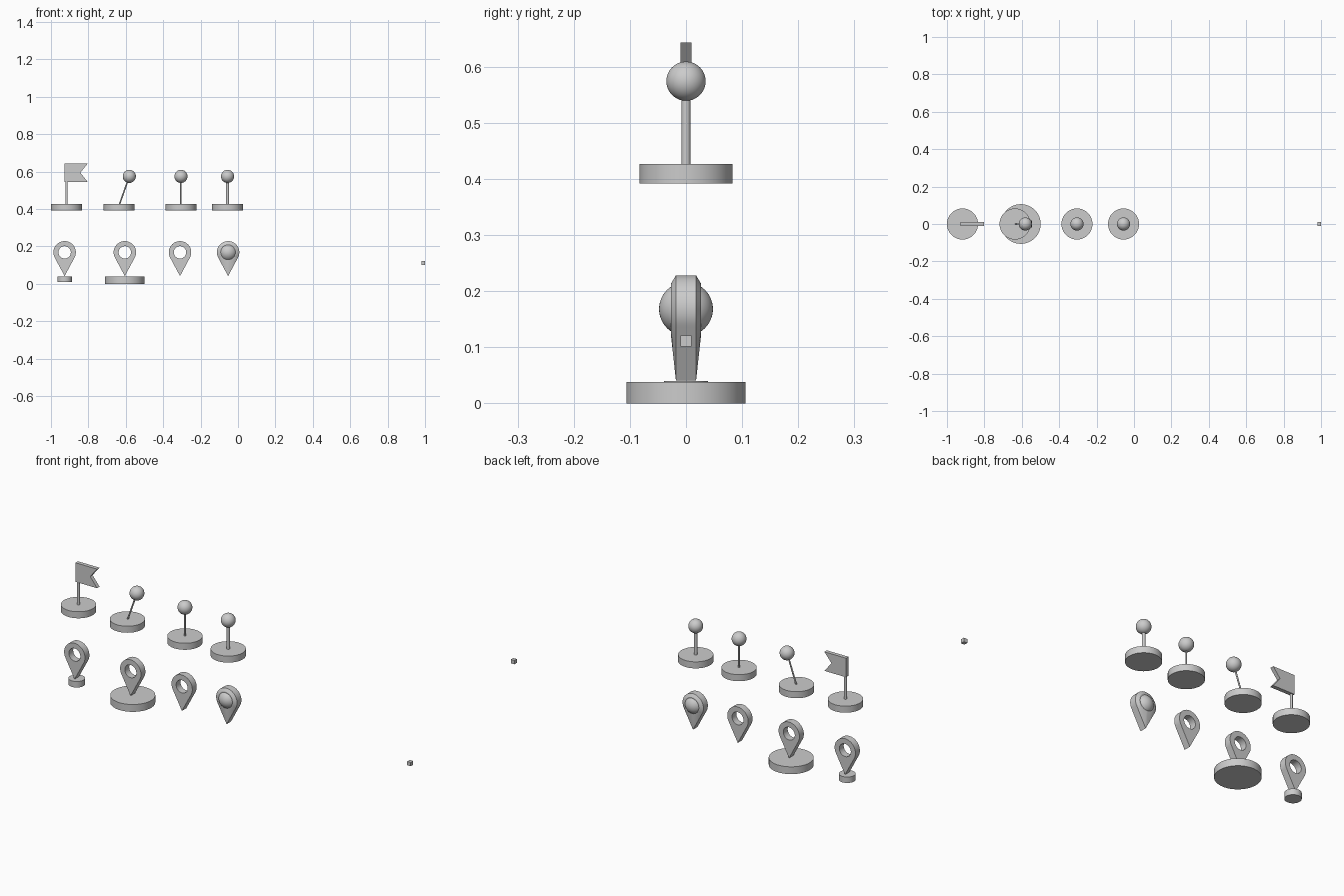
import bpy, bmesh, math
from mathutils import Vector

if "Cube" in bpy.data.objects:
    bpy.data.objects.remove(bpy.data.objects["Cube"])

N = 72
HEAD_Z, HEAD_R, TIP_Z = 0.168, 0.060, 0.041


def finish(obj, name, smooth=True):
    obj.name = name
    if smooth:
        bpy.ops.object.select_all(action='DESELECT')
        obj.select_set(True)
        bpy.context.view_layer.objects.active = obj
        bpy.ops.object.shade_smooth_by_angle(angle=math.radians(30))
    return obj


def mesh_object(bm, name, smooth=True):
    bmesh.ops.recalc_face_normals(bm, faces=bm.faces[:])
    mesh = bpy.data.meshes.new(name)
    bm.to_mesh(mesh)
    bm.free()
    obj = bpy.data.objects.new(name, mesh)
    bpy.context.collection.objects.link(obj)
    return finish(obj, name, smooth)


def rod(name, a, b, r, sides=48):
    a, b = Vector(a), Vector(b)
    bpy.ops.mesh.primitive_cylinder_add(vertices=sides, radius=r, depth=(b - a).length,
                                        location=(a + b) / 2)
    obj = bpy.context.object
    obj.rotation_euler = (b - a).to_track_quat('Z', 'Y').to_euler()
    return finish(obj, name)


def ball(name, loc, r):
    bpy.ops.mesh.primitive_uv_sphere_add(segments=48, ring_count=24, radius=r, location=loc)
    return finish(bpy.context.object, name)


def teardrop(phi):
    # circle on top, tangent lines running to the tip below
    tangent = math.acos(HEAD_R / (HEAD_Z - TIP_Z))
    return HEAD_R / math.cos(max(0, tangent - abs(phi)))


def loft(name, x, rings, closed):
    # rings are (radius function, y) pairs around the head centre
    bm = bmesh.new()
    angles = [2 * math.pi * i / N - math.pi for i in range(N)]
    loops = [[bm.verts.new((x + f(p) * math.sin(p), y, HEAD_Z - f(p) * math.cos(p)))
              for p in angles] for f, y in rings]
    pairs = list(zip(loops, loops[1:]))
    if closed:
        pairs.append((loops[-1], loops[0]))
    for a, b in pairs:
        for i in range(N):
            j = (i + 1) % N
            bm.faces.new((a[i], a[j], b[j], b[i]))
    if not closed:
        bm.faces.new(loops[0])
        bm.faces.new(loops[-1])
    return mesh_object(bm, name)


def ring(r):
    return lambda p: r


# map markers with a round hole
D = 0.018
for name, x in (("small_base_marker", -0.927), ("wide_base_marker", -0.605),
                ("plain_marker", -0.31)):
    loft(name, x, [(teardrop, -D), (teardrop, D), (ring(0.033), D), (ring(0.033), -D)], True)
rod("small_marker_base", (-0.927, 0, 0.009), (-0.927, 0, 0.040), 0.039)
rod("wide_marker_base", (-0.605, 0, 0), (-0.605, 0, 0.038), 0.106, 64)

# bevelled marker with a ball in its head
loft("ball_marker", -0.053, [(ring(0.045), -0.027), (teardrop, -D),
                             (teardrop, D), (ring(0.045), 0.027)], False)
ball("ball_marker_head", (-0.053, 0, HEAD_Z), 0.048)

# upper row: round bases
BASE, TOP, HEAD = 0.392, 0.426, 0.574
for name, x in (("flag", -0.917), ("tilted_pin", -0.636),
                ("thin_pin", -0.305), ("thick_pin", -0.056)):
    rod(name + "_base", (x, 0, BASE), (x, 0, TOP), 0.083, 64)

# pins with ball heads
for name, foot, head, r in (("tilted_pin", -0.635, -0.581, 0.004),
                            ("thin_pin", -0.305, -0.305, 0.004),
                            ("thick_pin", -0.056, -0.056, 0.008)):
    rod(name + "_shaft", (foot, 0, TOP - 0.005), (head, 0, HEAD), r, 24)
    ball(name + "_head", (head, 0, HEAD), 0.035)

# flag with a notched end
rod("flag_pole", (-0.917, 0, TOP - 0.005), (-0.917, 0, 0.63), 0.0065, 24)
bm = bmesh.new()
outline = [(-0.927, 0.544), (-0.803, 0.544), (-0.843, 0.594), (-0.803, 0.643), (-0.927, 0.643)]
face = bm.faces.new([bm.verts.new((x, -0.01, z)) for x, z in outline])
out = bmesh.ops.extrude_face_region(bm, geom=[face])
bmesh.ops.translate(bm, vec=(0, 0.02, 0),
                    verts=[v for v in out["geom"] if isinstance(v, bmesh.types.BMVert)])
mesh_object(bm, "flag_cloth", False)

# small separate cube
bpy.ops.mesh.primitive_cube_add(size=0.02, location=(0.99, 0, 0.111))
finish(bpy.context.object, "small_cube", False)
